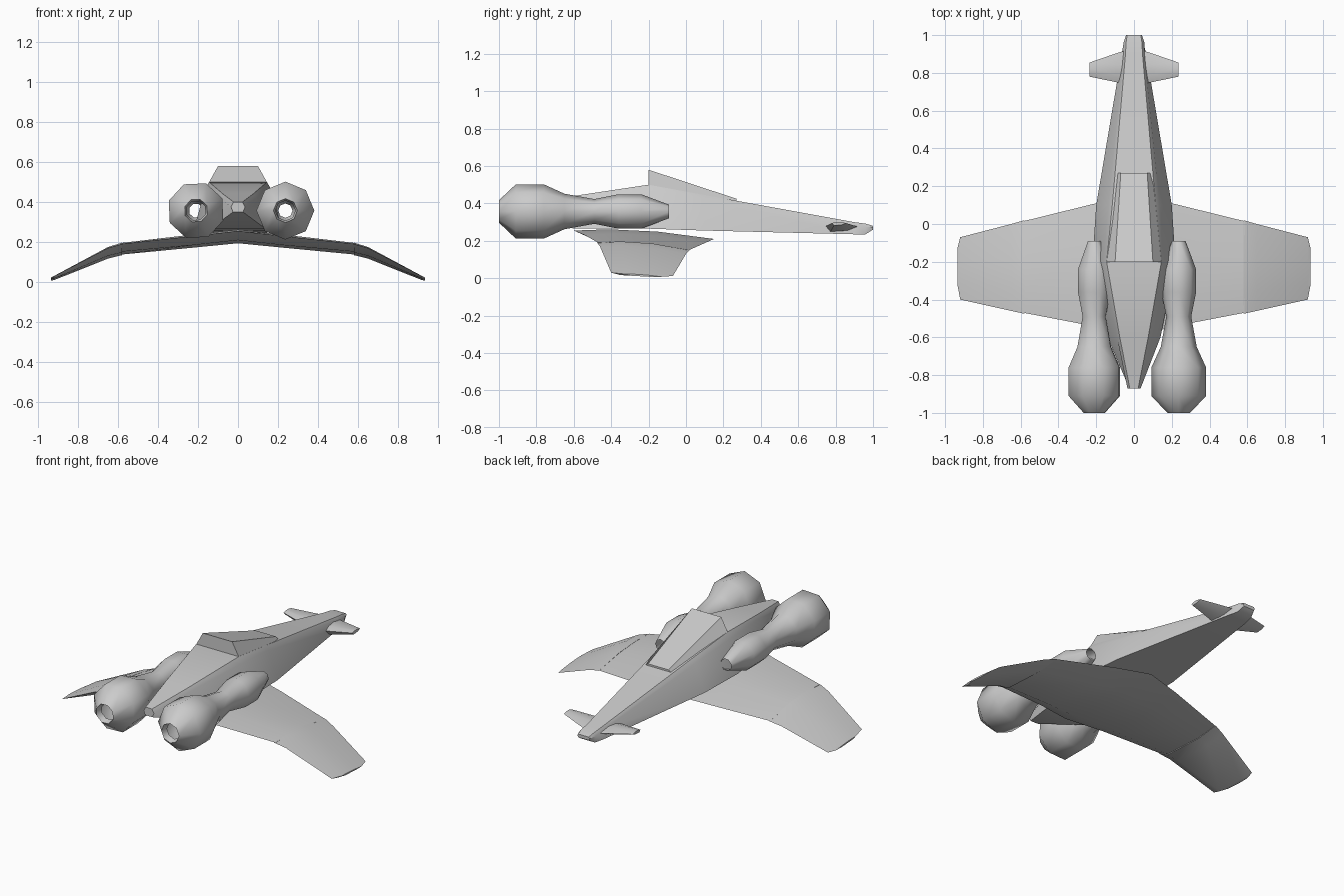
import bpy, bmesh, math

cube = bpy.data.objects.get("Cube")
if cube:
    bpy.data.objects.remove(cube)

GREY = (0.6, 0.6, 0.6, 1)
hull_grey = bpy.data.materials.new("hull_grey")
hull_grey.use_nodes = True
hull_grey.diffuse_color = GREY
hull_grey.node_tree.nodes["Principled BSDF"].inputs["Base Color"].default_value = GREY


def loft(name, rings, caps=True, angle=35):
    """Skin a list of equal-length point rings."""
    bm = bmesh.new()
    loops = [[bm.verts.new(p) for p in ring] for ring in rings]
    for a, b in zip(loops, loops[1:]):
        for i in range(len(a)):
            j = (i + 1) % len(a)
            bm.faces.new((a[i], a[j], b[j], b[i]))
    if caps:
        bm.faces.new(loops[0])
        bm.faces.new(loops[-1])
    bmesh.ops.recalc_face_normals(bm, faces=bm.faces)
    mesh = bpy.data.meshes.new(name)
    bm.to_mesh(mesh)
    bm.free()
    obj = bpy.data.objects.new(name, mesh)
    bpy.context.collection.objects.link(obj)
    mesh.materials.append(hull_grey)
    bpy.ops.object.select_all(action='DESELECT')
    bpy.context.view_layer.objects.active = obj
    obj.select_set(True)
    bpy.ops.object.shade_smooth_by_angle(angle=math.radians(angle))
    return obj


def symmetric_ring(y, half):
    """Ring from half-profile (x, z) points, top to bottom."""
    right = [(x, y, z) for x, z in half]
    return right + [(-x, y, z) for x, z in reversed(half)]


# Fuselage: small nose, wide flat belly, long tapering tail
loft("fuselage", [
    symmetric_ring(-0.87, [(0.022, 0.40), (0.035, 0.375), (0.025, 0.35)]),
    symmetric_ring(-0.60, [(0.075, 0.44), (0.09, 0.42), (0.14, 0.265)]),
    symmetric_ring(-0.20, [(0.145, 0.50), (0.165, 0.465), (0.22, 0.265)]),
    symmetric_ring(0.10, [(0.115, 0.445), (0.135, 0.42), (0.20, 0.255)]),
    symmetric_ring(0.90, [(0.045, 0.30), (0.055, 0.285), (0.065, 0.235)]),
    symmetric_ring(0.96, [(0.042, 0.292), (0.055, 0.275), (0.05, 0.235)]),
    symmetric_ring(1.00, [(0.036, 0.28), (0.042, 0.272), (0.036, 0.26)]),
])

# Canopy wedge with an upright front wall
loft("canopy", [
    symmetric_ring(-0.20, [(0.10, 0.58), (0.15, 0.49)]),
    symmetric_ring(0.27, [(0.07, 0.425), (0.105, 0.40)]),
])


def wing_ring(x, front, back, z_front, z_back, thick):
    """Flattened six-point aerofoil section across a wing."""
    def at(t, dz):
        return (x, front + t * (back - front), z_front + t * (z_back - z_front) + dz)
    return [at(0, 0), at(0.25, thick * 0.3), at(0.6, thick * 0.35),
            at(1, 0), at(0.7, -thick * 0.5), at(0.15, -thick * 0.65)]


# Drooping wing: one inner span and two hinged outer panels
inner = [(0.585, -0.47, 0.015, 0.19, 0.15, 0.05), (0.22, -0.54, 0.105, 0.23, 0.19, 0.06)]
loft("inner_wing",
     [wing_ring(-x, *r) for x, *r in inner]
     + [wing_ring(0, -0.60, 0.15, 0.255, 0.21, 0.06)]
     + [wing_ring(x, *r) for x, *r in reversed(inner)])

outer = [(0.58, -0.475, 0.02, 0.19, 0.15, 0.056), (0.65, -0.46, 0.0, 0.17, 0.13, 0.05),
         (0.92, -0.40, -0.07, 0.03, 0.012, 0.016), (0.935, -0.32, -0.13, 0.022, 0.008, 0.01)]
for side, label in ((1, "left"), (-1, "right")):
    loft(label + "_outer_wing", [wing_ring(side * x, *r) for x, *r in outer])

    # Tail fins
    loft(label + "_tail_fin", [
        wing_ring(side * 0.04, 0.74, 0.92, 0.275, 0.275, 0.045),
        wing_ring(side * 0.09, 0.75, 0.905, 0.28, 0.28, 0.045),
        wing_ring(side * 0.235, 0.78, 0.855, 0.295, 0.295, 0.02)])

# Engines: open eight-sided bottle-shaped tubes
PROFILE = [(-0.96, 0.05), (-1.0, 0.06), (-0.91, 0.145), (-0.76, 0.145), (-0.65, 0.095),
           (-0.49, 0.066), (-0.36, 0.092), (-0.24, 0.092), (-0.09, 0.036)]
SIDES = 8
for label, cx, turn in (("left", 0.237, 0), ("right", -0.21, 25)):
    rings = []
    for y, r in PROFILE:
        angles = [math.radians(turn) + i * math.tau / SIDES for i in range(SIDES)]
        rings.append([(cx + r * math.cos(a), y, 0.357 + r * math.sin(a)) for a in angles])
    loft(label + "_engine", rings, caps=False, angle=50)
